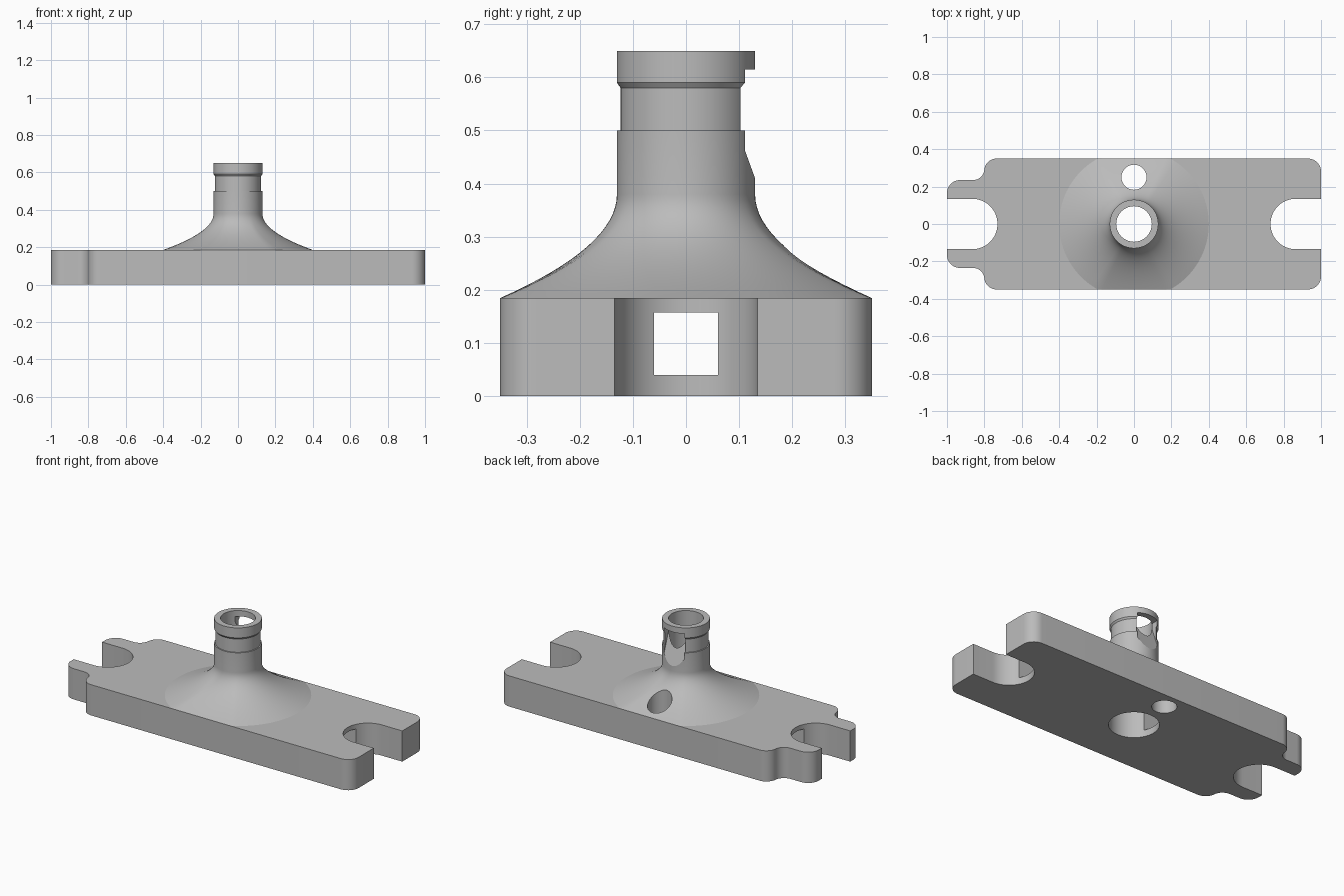
import bpy
import bmesh
from math import sin, cos, pi, radians

cube = bpy.data.objects.get("Cube")
if cube:
    bpy.data.objects.remove(cube, do_unlink=True)

grey = bpy.data.materials.new("plain grey")
grey.use_nodes = True
colour = (0.5, 0.5, 0.5, 1)
grey.diffuse_color = colour
grey.node_tree.nodes["Principled BSDF"].inputs["Base Color"].default_value = colour


def finish(bm, name):
    bmesh.ops.recalc_face_normals(bm, faces=bm.faces)
    mesh = bpy.data.meshes.new(name)
    bm.to_mesh(mesh)
    bm.free()
    mesh.materials.append(grey)
    obj = bpy.data.objects.new(name, mesh)
    bpy.context.collection.objects.link(obj)
    return obj


def prism(name, points, shift):
    """Extrude a closed outline of 3D points along a vector."""
    bm = bmesh.new()
    face = bm.faces.new([bm.verts.new(p) for p in points])
    top = bmesh.ops.extrude_face_region(bm, geom=[face])
    verts = [v for v in top["geom"] if isinstance(v, bmesh.types.BMVert)]
    bmesh.ops.translate(bm, verts=verts, vec=shift)
    return finish(bm, name)


def loft(name, rings, segments=96):
    """Solid from (radius function, height) rings around the z axis."""
    bm = bmesh.new()
    loops = []
    for radius, z in rings:
        angles = [2 * pi * i / segments for i in range(segments)]
        loops.append([bm.verts.new((radius(a) * cos(a), radius(a) * sin(a), z))
                      for a in angles])
    for low, high in zip(loops, loops[1:]):
        for i in range(segments):
            j = (i + 1) % segments
            bm.faces.new((low[i], low[j], high[j], high[i]))
    bm.faces.new(loops[0])
    bm.faces.new(loops[-1])
    return finish(bm, name)


def round_ring(r, z):
    return (lambda a: r, z)


def arc(cx, cy, r, start, end, steps=12):
    angles = [radians(start + (end - start) * i / steps) for i in range(steps + 1)]
    return [(cx + r * cos(a), cy + r * sin(a)) for a in angles]


def combine(target, tool, operation):
    mod = target.modifiers.new(tool.name, "BOOLEAN")
    mod.operation = operation
    mod.solver = "EXACT"
    mod.object = tool
    bpy.context.view_layer.objects.active = target
    bpy.ops.object.modifier_apply(modifier=mod.name)
    bpy.data.objects.remove(tool, do_unlink=True)


# Base plate: slotted at both ends, with a narrower stepped end at -x
PLATE = 0.185
half = arc(0.865, 0, 0.135, 180, 90)
half += arc(0.93, 0.28, 0.07, 0, 90)
half.insert(13, (1, 0.135))
half += arc(-0.735, 0.285, 0.065, 90, 180)
half += arc(-0.86, 0.295, 0.06, 0, -90)
half += arc(-0.93, 0.165, 0.07, 90, 180)
half += [(-1, 0.135)] + arc(-0.865, 0, 0.135, 90, 0)
outline = half + [(x, -y) for x, y in reversed(half[1:-1])]
body = prism("slotted_base_with_neck", [(x, y, 0) for x, y in outline], (0, 0, PLATE))


# Flared neck: the flare's foot is round but limited by the plate's long sides
NECK = 0.13


def flare_ring(u, z):
    def radius(a):
        foot = min(0.4, 0.349 / max(abs(sin(a)), 0.01))
        return NECK + (foot - NECK) * u * u
    return (radius, z)


FLARE_TOP = 0.38
rings = [flare_ring(0.9, 0.14)]
rings += [flare_ring(i / 16, FLARE_TOP - (FLARE_TOP - PLATE) * i / 16)
          for i in range(16, -1, -1)]
# Groove and collar above the flare
rings += [round_ring(r, z) for r, z in
          ((NECK, 0.5), (0.123, 0.5), (0.123, 0.58), (NECK, 0.59), (NECK, 0.65))]
combine(body, loft("neck", rings), "UNION")

# Central bore, wider through the plate
bore = [round_ring(r, z) for r, z in
        ((0.135, -0.1), (0.135, PLATE), (0.095, 0.33), (0.095, 0.8))]
combine(body, loft("bore", bore), "DIFFERENCE")

# Vertical round hole behind the neck
hole = [(x, y, -0.1) for x, y in arc(0, 0.25, 0.067, 0, 360, 48)[:-1]]
combine(body, prism("round_hole", hole, (0, 0, 0.7)), "DIFFERENCE")

# Square tunnel running between the end slots
tunnel = [(-0.8, y, z) for y, z in
          ((-0.06, 0.04), (0.06, 0.04), (0.06, 0.157), (-0.06, 0.157))]
combine(body, prism("tunnel", tunnel, (1.6, 0, 0)), "DIFFERENCE")

# Window in the back of the neck with a sloping sill
window = [(-0.068, y, z) for y, z in
          ((0.0555, 0.615), (0.14, 0.615), (0.14, 0.3825))]
combine(body, prism("window", window, (0.136, 0, 0)), "DIFFERENCE")

# Smooth curved walls, crisp edges
bpy.ops.object.select_all(action="DESELECT")
body.select_set(True)
bpy.context.view_layer.objects.active = body
bpy.ops.object.shade_smooth_by_angle(angle=radians(15))
